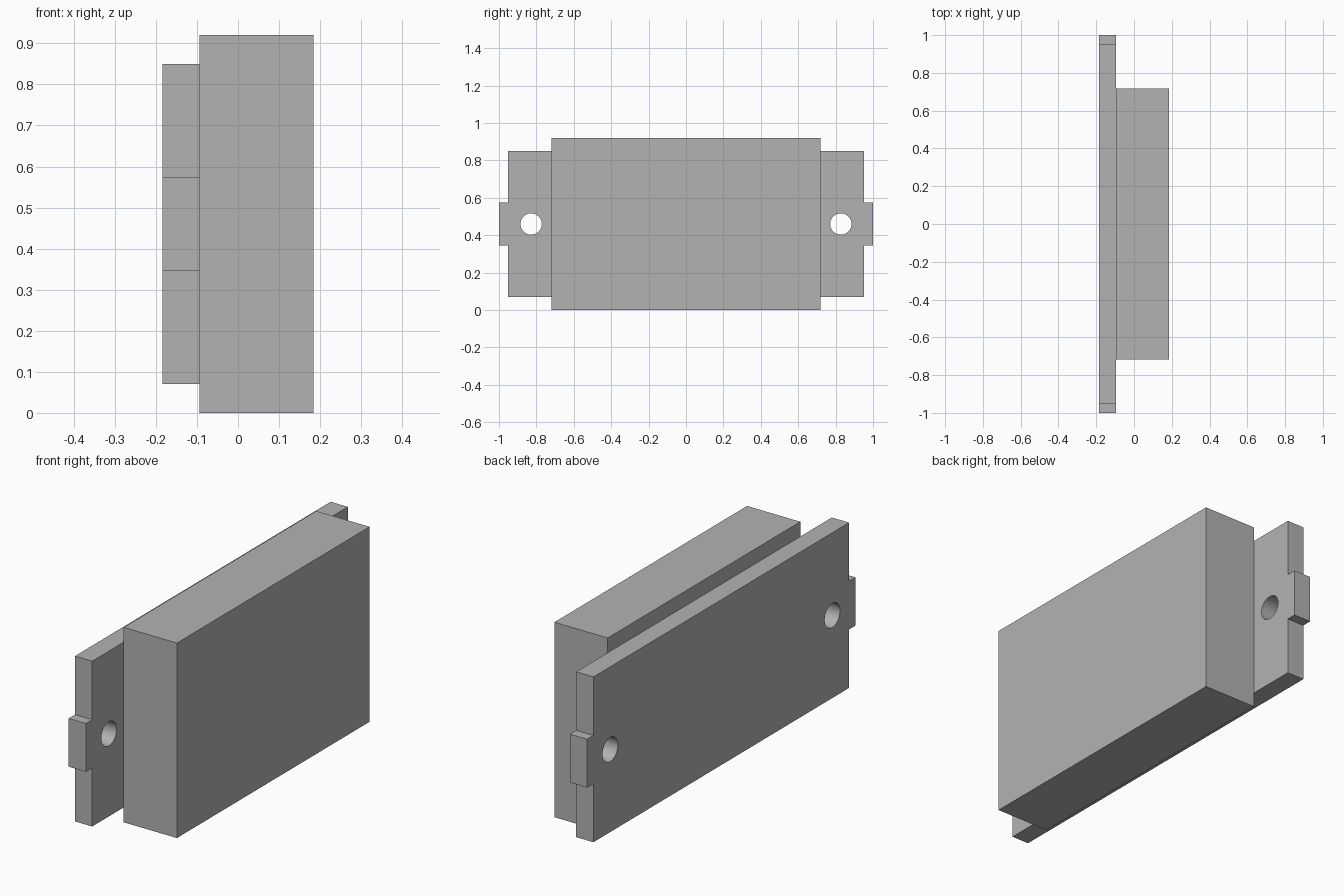
import bpy, bmesh, math
from mathutils import Vector

if "Cube" in bpy.data.objects:
    bpy.data.objects.remove(bpy.data.objects["Cube"], do_unlink=True)

MID_Z = 0.46
BACK_X, JOINT_X, FACE_X = -0.184, -0.094, 0.184

grey = bpy.data.materials.new("plain grey")
grey.use_nodes = True
colour = (0.45, 0.45, 0.45, 1)
grey.diffuse_color = colour
grey.node_tree.nodes["Principled BSDF"].inputs["Base Color"].default_value = colour


def extrude_x(name, outline, x0, x1):
    """Solid made from a (y, z) outline, swept from x0 to x1."""
    bm = bmesh.new()
    face = bm.faces.new([bm.verts.new((x0, y, z)) for y, z in outline])
    swept = bmesh.ops.extrude_face_region(bm, geom=[face])["geom"]
    verts = [v for v in swept if isinstance(v, bmesh.types.BMVert)]
    bmesh.ops.translate(bm, verts=verts, vec=Vector((x1 - x0, 0, 0)))
    bmesh.ops.recalc_face_normals(bm, faces=bm.faces)
    mesh = bpy.data.meshes.new(name)
    bm.to_mesh(mesh)
    bm.free()
    mesh.materials.append(grey)
    obj = bpy.data.objects.new(name, mesh)
    bpy.context.collection.objects.link(obj)
    return obj


# Main block
extrude_x("main_block",
          [(-0.718, 0), (0.718, 0), (0.718, 2 * MID_Z), (-0.718, 2 * MID_Z)],
          JOINT_X, FACE_X)

# Mounting plate with an end tab on each side
corner = [(0.953, -0.39), (0.953, -0.114), (1, -0.114)]
half = corner + [(y, -z) for y, z in reversed(corner)]
outline = half + [(-y, -z) for y, z in half]
plate = extrude_x("mounting_plate", [(y, MID_Z + z) for y, z in outline],
                  BACK_X, JOINT_X)

# Screw holes through the plate
for side, label in ((-1, "front"), (1, "back")):
    ring = [(side * 0.828 + 0.057 * math.cos(a), MID_Z + 0.057 * math.sin(a))
            for a in (math.tau * i / 48 for i in range(48))]
    cutter = extrude_x(label + "_hole_cutter", ring, BACK_X - 0.1, JOINT_X + 0.1)
    cutter.hide_render = True
    cut = plate.modifiers.new(label + "_hole", "BOOLEAN")
    cut.operation = "DIFFERENCE"
    cut.solver = "EXACT"
    cut.object = cutter
    bpy.context.view_layer.objects.active = plate
    bpy.ops.object.modifier_apply(modifier=cut.name)
    bpy.data.objects.remove(cutter, do_unlink=True)

# Smooth hole walls, sharp edges
bpy.ops.object.select_all(action="DESELECT")
plate.select_set(True)
bpy.context.view_layer.objects.active = plate
bpy.ops.object.shade_smooth_by_angle(angle=math.radians(30))
